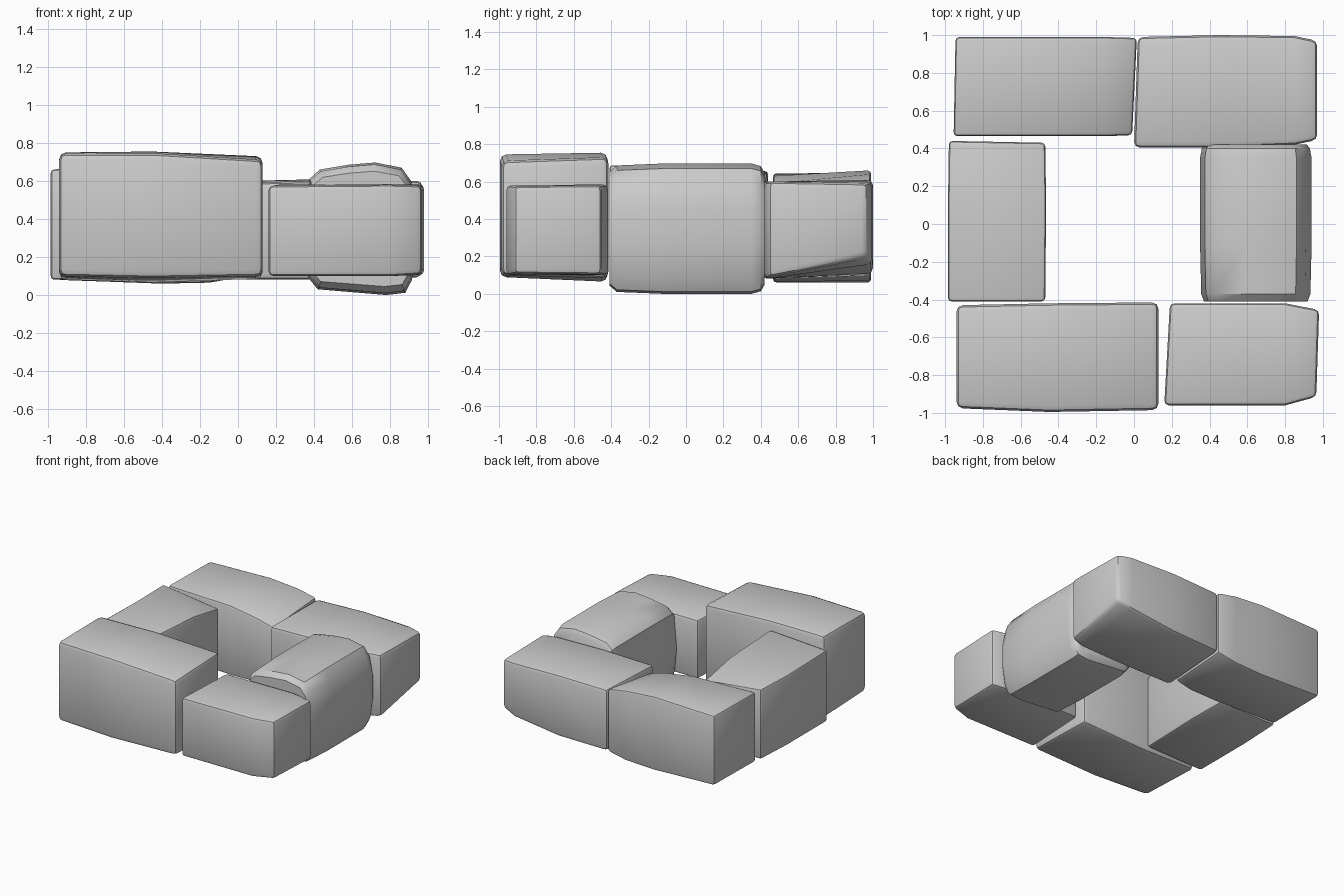
import bpy, bmesh, math

if "Cube" in bpy.data.objects:
    bpy.data.objects.remove(bpy.data.objects["Cube"])


def loft(name, rings, bevel, segments=2):
    """Skin closed rings of points, soften the sharp edges, shade smooth by angle."""
    bm = bmesh.new()
    rows = [[bm.verts.new(p) for p in ring] for ring in rings]
    n = len(rows[0])
    for r, s in zip(rows, rows[1:]):
        for i in range(n):
            j = (i + 1) % n
            bm.faces.new((r[i], r[j], s[j], s[i]))
    bm.faces.new(rows[0])
    bm.faces.new(rows[-1])
    bmesh.ops.recalc_face_normals(bm, faces=bm.faces)
    if bevel:
        sharp = [e for e in bm.edges if e.calc_face_angle(0) > math.radians(45)]
        bmesh.ops.bevel(bm, geom=sharp, offset=bevel, segments=segments,
                        profile=0.5, affect='EDGES', clamp_overlap=True)
    mesh = bpy.data.meshes.new(name)
    bm.to_mesh(mesh)
    bm.free()
    ob = bpy.data.objects.new(name, mesh)
    bpy.context.collection.objects.link(ob)
    bpy.ops.object.select_all(action='DESELECT')
    ob.select_set(True)
    bpy.context.view_layer.objects.active = ob
    bpy.ops.object.shade_smooth_by_angle(angle=math.radians(35))
    return ob


def stone(name, axis, stations, bevel):
    """Station: position at side 0 / side 1, side 0, side 1,
    bottom height at each side, top height at each side."""
    rings = []
    for p0, p1, a0, a1, b0, b1, t0, t1 in stations:
        ring = [(p0, a0, b0), (p1, a1, b1), (p1, a1, t1), (p0, a0, t0)]
        if axis == 'Y':
            ring = [(a, p, z) for p, a, z in ring]
        rings.append(ring)
    return loft(name, rings, bevel)


# Front row: long tall stone and short low stone
stone("front_left_stone", 'X', [
    (-.94, -.94, -.975, -.43, .10, .08, .745, .75),
    (-.45, -.45, -.995, -.42, .09, .065, .745, .755),
    (.13, .13, -.985, -.415, .10, .085, .71, .73)], .035)
stone("front_right_stone", 'X', [
    (.16, .19, -.96, -.42, .10, .10, .575, .58),
    (.80, .80, -.96, -.42, .10, .10, .58, .585),
    (.965, .98, -.915, -.455, .11, .105, .575, .58)], .025)

# Back row
stone("back_left_stone", 'X', [
    (-.955, -.945, .465, .99, .08, .08, .645, .645),
    (-.40, -.40, .465, .99, .06, .06, .63, .66),
    (-.15, -.15, .465, .99, .065, .07, .59, .64),
    (-.01, .015, .47, .985, .09, .10, .55, .61)], .02)
stone("back_right_stone", 'X', [
    (.0, .02, .405, .99, .08, .10, .59, .60),
    (.45, .45, .405, 1.0, .08, .11, .60, .61),
    (.85, .85, .42, .995, .08, .16, .60, .60),
    (.97, .97, .445, .97, .09, .20, .60, .59)], .03)

# Left stone, its top rising towards the inner front corner
stone("left_stone", 'Y', [
    (-.41, -.41, -.985, -.47, .08, .09, .66, .69),
    (.10, .10, -.985, -.465, .08, .10, .65, .66),
    (.44, .43, -.98, -.47, .09, .10, .66, .60)], .02)

# Right stone: rounded cross-section (x, z) with pulled-in ends
profile = [(.375, .61), (.43, .66), (.58, .685), (.72, .697), (.86, .67), (.91, .60),
           (.94, .45), (.94, .25), (.915, .08), (.88, .012), (.78, .0), (.42, .03),
           (.37, .09), (.35, .30)]
loft("right_stone",
     [[(.64 + (x - .64) * sx, y, .345 + (z - .345) * sz) for x, z in profile]
      for y, sx, sz in ((-.41, .93, .87), (-.37, .98, .97), (-.12, 1, 1),
                        (.35, 1, 1), (.40, .97, .96), (.42, .92, .86))], 0)
